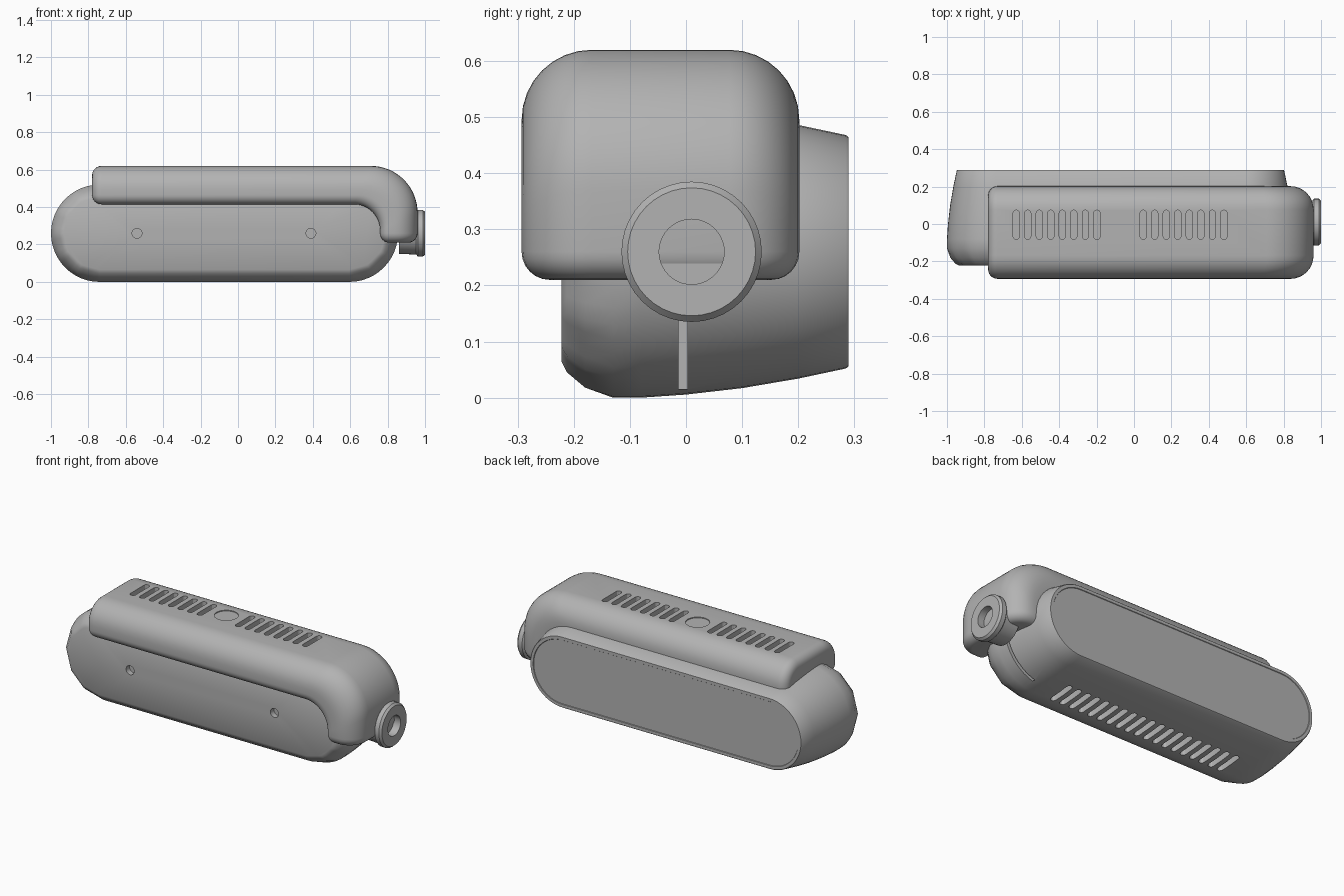
import bpy, bmesh, math
from mathutils import Vector, Matrix

if "Cube" in bpy.data.objects:
    bpy.data.objects.remove(bpy.data.objects["Cube"])

grey = bpy.data.materials.new("neutral_grey")
grey.diffuse_color = (0.45, 0.45, 0.45, 1)
grey.use_nodes = True
grey.node_tree.nodes["Principled BSDF"].inputs["Base Color"].default_value = grey.diffuse_color


def make(name, bm):
    bmesh.ops.remove_doubles(bm, verts=bm.verts, dist=1e-5)
    bmesh.ops.recalc_face_normals(bm, faces=bm.faces)
    me = bpy.data.meshes.new(name)
    bm.to_mesh(me)
    bm.free()
    ob = bpy.data.objects.new(name, me)
    bpy.context.collection.objects.link(ob)
    me.materials.append(grey)
    return ob


def loft(bm, rings):
    """Skin equal-length closed rings and cap both ends."""
    rows = [[bm.verts.new(p) for p in ring] for ring in rings]
    n = len(rows[0])
    for a, b in zip(rows, rows[1:]):
        for i in range(n):
            bm.faces.new((a[i], a[(i + 1) % n], b[(i + 1) % n], b[i]))
    bm.faces.new(rows[0][::-1])
    bm.faces.new(rows[-1])


def stadium(x0, x1, r, seg):
    """Outline of a horizontal slot shape, in two coordinates."""
    pts = []
    for cx, start in ((x1, -math.pi / 2), (x0, math.pi / 2)):
        for i in range(seg + 1):
            t = start + math.pi * i / seg
            pts.append((cx + r * math.cos(t), r * math.sin(t)))
    return pts


def add_cylinder(bm, loc, r, depth, axis):
    rot = Vector((0, 0, 1)).rotation_difference(Vector(axis)).to_matrix().to_4x4()
    bmesh.ops.create_cone(bm, cap_ends=True, segments=32, radius1=r, radius2=r,
                          depth=depth, matrix=Matrix.Translation(loc) @ rot)


def cut(ob, bm):
    cutter = make("cutter", bm)
    cutter.hide_render = True
    mod = ob.modifiers.new("cut", 'BOOLEAN')
    mod.operation, mod.solver, mod.object = 'DIFFERENCE', 'EXACT', cutter
    bpy.context.view_layer.objects.active = ob
    bpy.ops.object.modifier_apply(modifier=mod.name)
    bpy.data.objects.remove(cutter)


def smooth(ob, angle=28):
    bpy.ops.object.select_all(action='DESELECT')
    ob.select_set(True)
    bpy.context.view_layer.objects.active = ob
    bpy.ops.object.shade_smooth_by_angle(angle=math.radians(angle))


def add_slot(bm, x, z0, z1):
    """Vertical prism for one vent slot, long in y."""
    outline = stadium(-0.062, 0.062, 0.0165, 6)
    loft(bm, [[(x - b, a - 0.004, z) for a, b in outline] for z in (z0, z1)])


# Body: slot-shaped loft from the chamfered front to the narrower back
SEG, COARSE, ZC = 24, 6, 0.26
X0, X1 = -0.74, 0.595


def body_ring(y, r):
    ring = stadium(X0, X1, r, SEG)
    if y < -0.15:  # the front edge is faceted
        step = SEG // COARSE
        full = ring[:]
        for k, p in enumerate(full):
            half, i = divmod(k, SEG + 1)
            lo = min(i // step, COARSE - 1) * step
            f = (i - lo) / step
            a, b = full[half * (SEG + 1) + lo], full[half * (SEG + 1) + lo + step]
            ring[k] = tuple(u + (v - u) * f for u, v in zip(a, b))
    return [(x, y, z + ZC) for x, z in ring]


bm = bmesh.new()
loft(bm, [body_ring(y, r) for y, r in (
    (-0.222, 0.195), (-0.212, 0.215), (-0.18, 0.242), (-0.13, 0.26), (-0.08, 0.26),
    (0, 0.2545), (0.1, 0.243), (0.2, 0.226), (0.285, 0.208), (0.29, 0.204),
    (0.29, 0.187), (0.287, 0.185))])
body = make("body", bm)

# Bottom vents, front screw holes and the slit in the right end
bm = bmesh.new()
for i in range(19):
    add_slot(bm, -0.63 + i * 0.0617, -0.05, 0.05)
for x in (-0.54, 0.39):
    add_cylinder(bm, (x, -0.22, ZC), 0.026, 0.06, (0, 1, 0))
bmesh.ops.create_cube(bm, size=1, matrix=Matrix.Translation((0.76, -0.005, 0.155))
                      @ Matrix.Diagonal((0.26, 0.016, 0.28, 1)))
cut(body, bm)
smooth(body)


# Shell: rounded section swept along the top and down over the right end
def section(inset):
    """Points (y, n); n runs from the inner to the outer surface."""
    y0, y1, n0, n1 = -0.293 + inset, 0.202 - inset, inset, 0.205 - inset
    pts = []
    for cy, cn, r, start in ((y1, n1, 0.125, 0), (y0, n1, 0.125, 90),
                             (y0, n0, 0.05, 180), (y1, n0, 0.05, 270)):
        r = max(r - inset, 0.01)
        sy, sn = (1 if cy == y1 else -1), (1 if cn == n1 else -1)
        for i in range(9):
            t = math.radians(start + 90 * i / 8)
            pts.append((cy - sy * r + r * math.cos(t), cn - sn * r + r * math.sin(t)))
    return pts


def sweep_ring(inner, outer, inset):
    a, b = Vector(inner), Vector(outer)
    ring = []
    for y, n in section(inset):
        p = a.lerp(b, n / 0.205)
        ring.append((p.x, y, p.y))
    return ring


R = 0.05
rings = []
for i in range(7):  # rounded left end
    t = math.radians(15 * i)
    x = -0.78 + R * (1 - math.sin(t))
    x = -0.78 + R * (1 - math.cos(t))
    rings.append(sweep_ring((x, 0.415), (x, 0.62), R * (1 - math.sin(t))))
for i in range(17):  # bend
    t = math.radians(90 - 90 * i / 16)
    c, s = math.cos(t), math.sin(t)
    rings.append(sweep_ring((0.62 + 0.14 * c, 0.275 + 0.14 * s),
                            (0.71 + 0.25 * c, 0.37 + 0.25 * s), 0))
for i in range(7):  # rounded lower end
    t = math.radians(90 - 15 * i)
    z = 0.21 + R * (1 - math.cos(t))
    rings.append(sweep_ring((0.76, z), (0.96, z), R * (1 - math.sin(t))))
bm = bmesh.new()
loft(bm, rings)
shell = make("shell", bm)

# Top vents and the round button well
bm = bmesh.new()
for i in range(8):
    for x in (-0.63, 0.049):
        add_slot(bm, x + i * 0.0617, 0.585, 0.66)
add_cylinder(bm, (-0.075, 0, 0.63), 0.064, 0.03, (0, 0, 1))
add_cylinder(bm, (-0.075, 0, 0.62), 0.053, 0.07, (0, 0, 1))
cut(shell, bm)
smooth(shell)

# Side knob: turned profile (x, radius) with a flared foot and a recessed centre
profile = [(0.86, 0.11), (0.91, 0.112), (0.953, 0.114), (0.962, 0.125), (0.988, 0.125),
           (1.0, 0.114), (1.0, 0.058), (0.955, 0.058)]
bm = bmesh.new()
N = 40
loft(bm, [[(x, 0.01 + r * math.cos(2 * math.pi * i / N), ZC + r * math.sin(2 * math.pi * i / N))
           for i in range(N)] for x, r in profile])
smooth(make("side_knob", bm))
